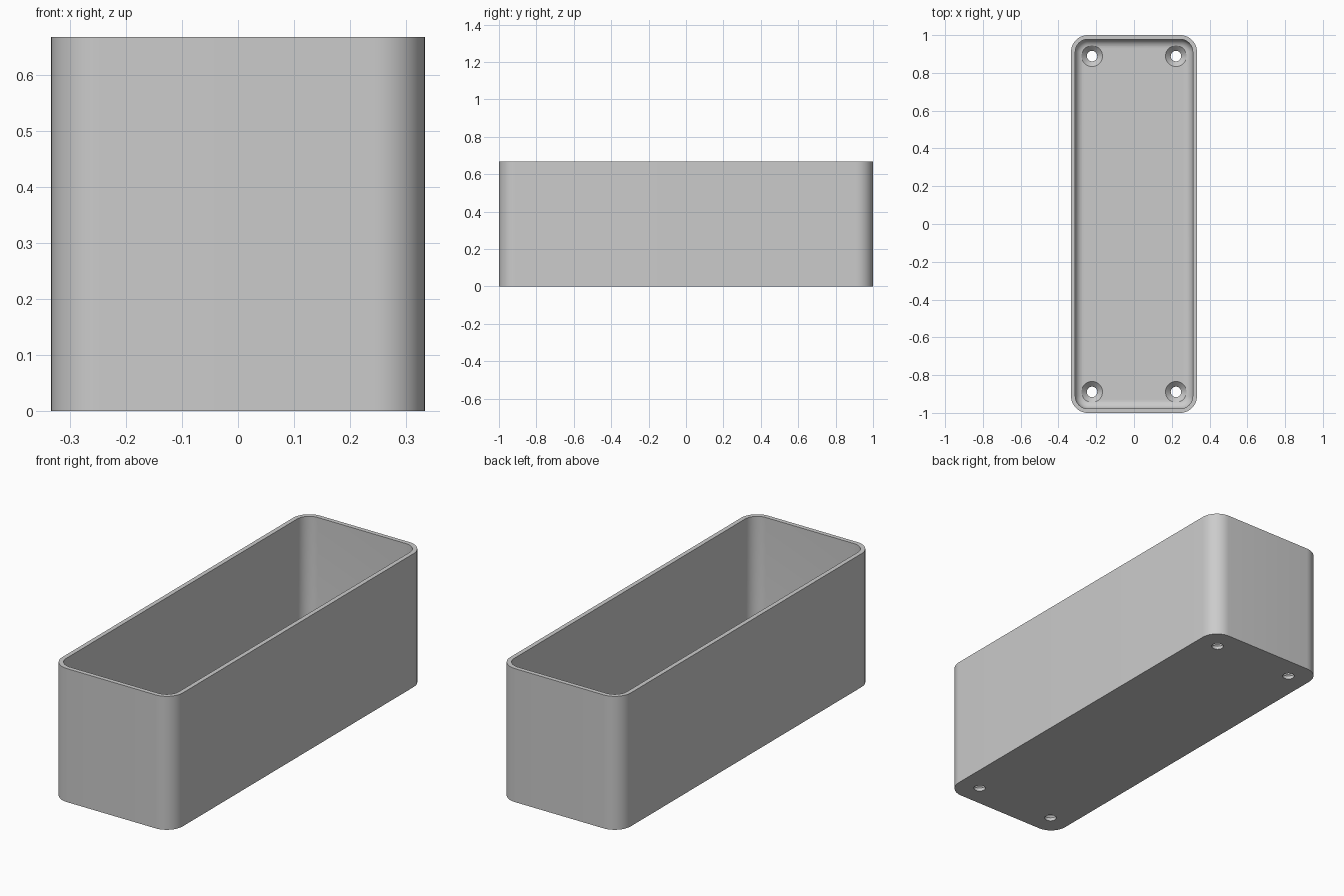
import bpy, bmesh, math
from mathutils import Vector

cube = bpy.data.objects.get("Cube")
if cube:
    bpy.data.objects.remove(cube, do_unlink=True)

UNIT = 2 / 90                      # the box is 90 x 30 x 30 of these
HALF_X, HALF_Y, HEIGHT = 15 * UNIT, 45 * UNIT, 30 * UNIT
WALL, FLOOR = UNIT, 2 * UNIT
CORNER, FILLET = 4 * UNIT, 2 * UNIT
STEPS = 12

grey = bpy.data.materials.new("plain grey")
grey.use_nodes = True
colour = (0.6, 0.6, 0.6, 1)
grey.diffuse_color = colour
grey.node_tree.nodes["Principled BSDF"].inputs["Base Color"].default_value = colour


def rounded_ring(bm, inset, z):
    """Rounded rectangle of vertices, moved inwards by inset."""
    radius = CORNER - inset
    ring = []
    for quarter, (sx, sy) in enumerate([(1, 1), (-1, 1), (-1, -1), (1, -1)]):
        for i in range(STEPS + 1):
            a = (quarter + i / STEPS) * math.pi / 2
            ring.append(bm.verts.new((sx * (HALF_X - CORNER) + radius * math.cos(a),
                                      sy * (HALF_Y - CORNER) + radius * math.sin(a), z)))
    return ring


def bridge(bm, a, b):
    n = len(a)
    for i in range(n):
        bm.faces.new((a[i], a[(i + 1) % n], b[(i + 1) % n], b[i]))


def loft(name, make_rings):
    """Closed solid through a stack of rings, capped at both ends."""
    bm = bmesh.new()
    rings = make_rings(bm)
    for a, b in zip(rings, rings[1:]):
        bridge(bm, a, b)
    bm.faces.new(rings[0])
    bm.faces.new(rings[-1])
    bmesh.ops.recalc_face_normals(bm, faces=bm.faces)
    mesh = bpy.data.meshes.new(name)
    bm.to_mesh(mesh)
    bm.free()
    mesh.materials.append(grey)
    obj = bpy.data.objects.new(name, mesh)
    bpy.context.collection.objects.link(obj)
    return obj


# Open box: outer wall, rim, inner wall, filleted floor
def box_rings(bm):
    profile = [(0, 0), (0, HEIGHT), (WALL, HEIGHT)]
    for i in range(9):
        a = i / 8 * math.pi / 2
        profile.append((WALL + FILLET * (1 - math.cos(a)),
                        FLOOR + FILLET * (1 - math.sin(a))))
    return [rounded_ring(bm, inset, z) for inset, z in profile]


box = loft("open_box", box_rings)


# Countersunk screw holes through the floor
def hole_rings(x, y):
    small, large = 1.25 * UNIT, 2.5 * UNIT
    profile = [(small, -UNIT), (small, FLOOR - (large - small)),
               (large, FLOOR), (large, FLOOR + 2 * UNIT)]
    def make(bm):
        return [[bm.verts.new(Vector((x + r * math.cos(i * math.tau / 32),
                                      y + r * math.sin(i * math.tau / 32), z)))
                 for i in range(32)] for r, z in profile]
    return make


bpy.context.view_layer.objects.active = box
for sx in (-1, 1):
    for sy in (-1, 1):
        cutter = loft("hole_cutter", hole_rings(sx * 10 * UNIT, sy * 40 * UNIT))
        cutter.hide_render = True
        cut = box.modifiers.new("screw_hole", 'BOOLEAN')
        cut.operation, cut.solver, cut.object = 'DIFFERENCE', 'EXACT', cutter
        bpy.ops.object.modifier_apply(modifier=cut.name)
        bpy.data.objects.remove(cutter, do_unlink=True)

bpy.ops.object.select_all(action='DESELECT')
box.select_set(True)
bpy.ops.object.shade_smooth_by_angle(angle=math.radians(30))
